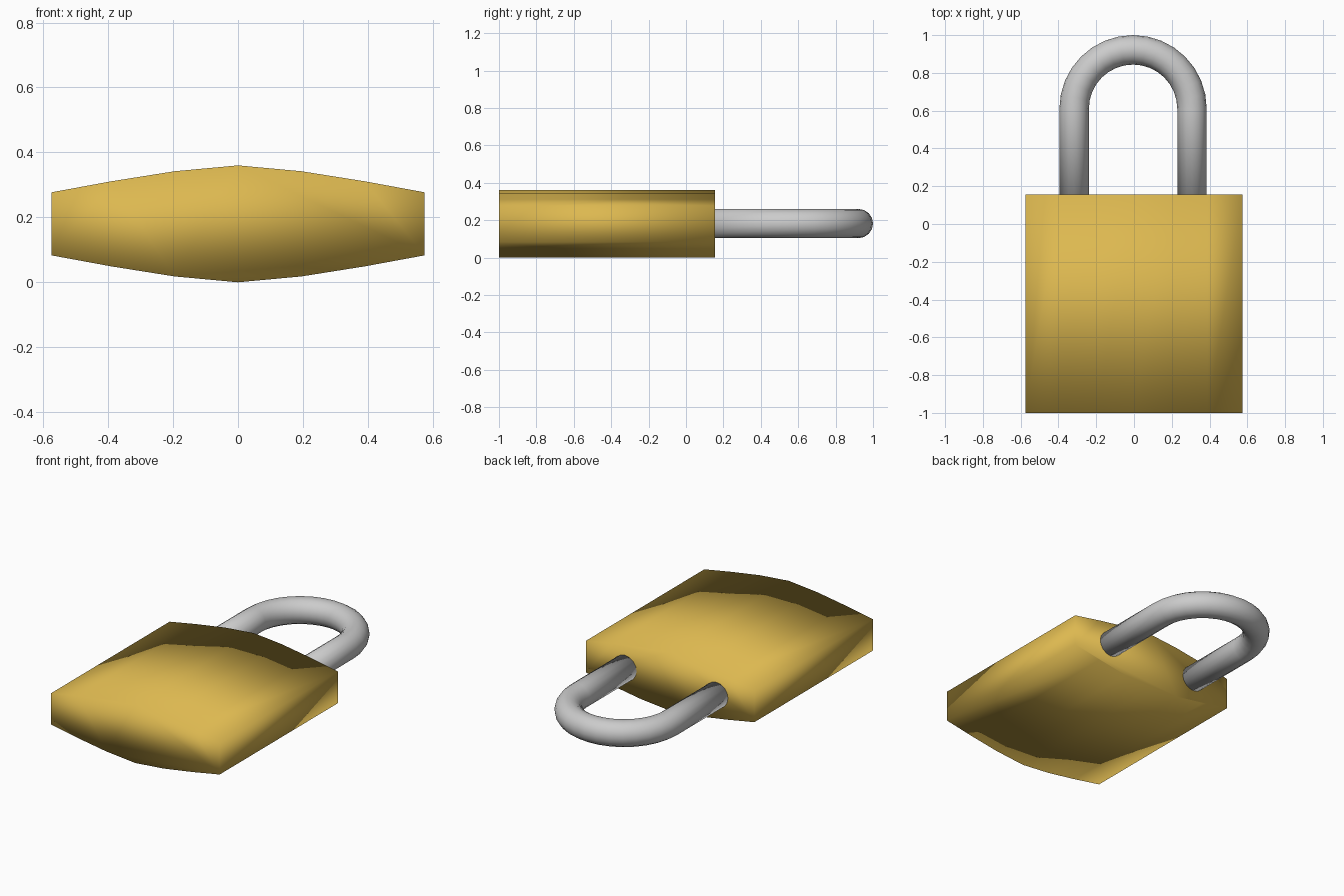
import bpy, bmesh, math
from mathutils import Vector

if "Cube" in bpy.data.objects:
    bpy.data.objects.remove(bpy.data.objects["Cube"])


def finish(bm, name, color=None):
    bmesh.ops.recalc_face_normals(bm, faces=bm.faces)
    for f in bm.faces:
        f.smooth = True
    mesh = bpy.data.meshes.new(name)
    bm.to_mesh(mesh)
    bm.free()
    obj = bpy.data.objects.new(name, mesh)
    bpy.context.collection.objects.link(obj)
    if color:
        mat = bpy.data.materials.new(name + "_brass")
        mat.diffuse_color = color
        mat.use_nodes = True
        mat.node_tree.nodes["Principled BSDF"].inputs["Base Color"].default_value = mat.diffuse_color
        mesh.materials.append(mat)
    return obj


MID_Z = 0.18

# Lock body: lens-shaped profile extruded along y, smooth all over
half = [(-0.575, 0.097), (-0.39, 0.131), (-0.195, 0.162), (0, 0.18),
        (0.195, 0.162), (0.39, 0.131), (0.575, 0.097)]
outline = [(x, MID_Z + h) for x, h in half] + [(x, MID_Z - h) for x, h in reversed(half)]
bm = bmesh.new()
face = bm.faces.new([bm.verts.new((x, -1.0, z)) for x, z in outline])
ext = bmesh.ops.extrude_face_region(bm, geom=[face], use_keep_orig=True)
top = [g for g in ext["geom"] if isinstance(g, bmesh.types.BMVert)]
bmesh.ops.translate(bm, verts=top, vec=(0, 1.155, 0))
finish(bm, "lock_body", (0.72, 0.48, 0.08, 1))

# Shackle: round tube swept along a U-shaped path
CX, ARC_Y, R, TUBE = -0.005, 0.61, 0.312, 0.078
SIDES, ARC = 16, 16
path = [(0.0, 0.12)] + [(math.pi * i / ARC, ARC_Y) for i in range(ARC + 1)] + [(math.pi, 0.12)]
bm = bmesh.new()
rings = []
for ang, base_y in path:
    out = Vector((math.cos(ang), math.sin(ang), 0))
    centre = Vector((CX, base_y, MID_Z + 0.002)) + out * R
    rings.append([bm.verts.new(centre + out * TUBE * math.cos(t) + Vector((0, 0, TUBE * math.sin(t))))
                  for t in (2 * math.pi * k / SIDES for k in range(SIDES))])
for a, b in zip(rings, rings[1:]):
    for k in range(SIDES):
        n = (k + 1) % SIDES
        bm.faces.new((a[k], a[n], b[n], b[k]))
bm.faces.new(rings[0])
bm.faces.new(rings[-1])
finish(bm, "shackle")
